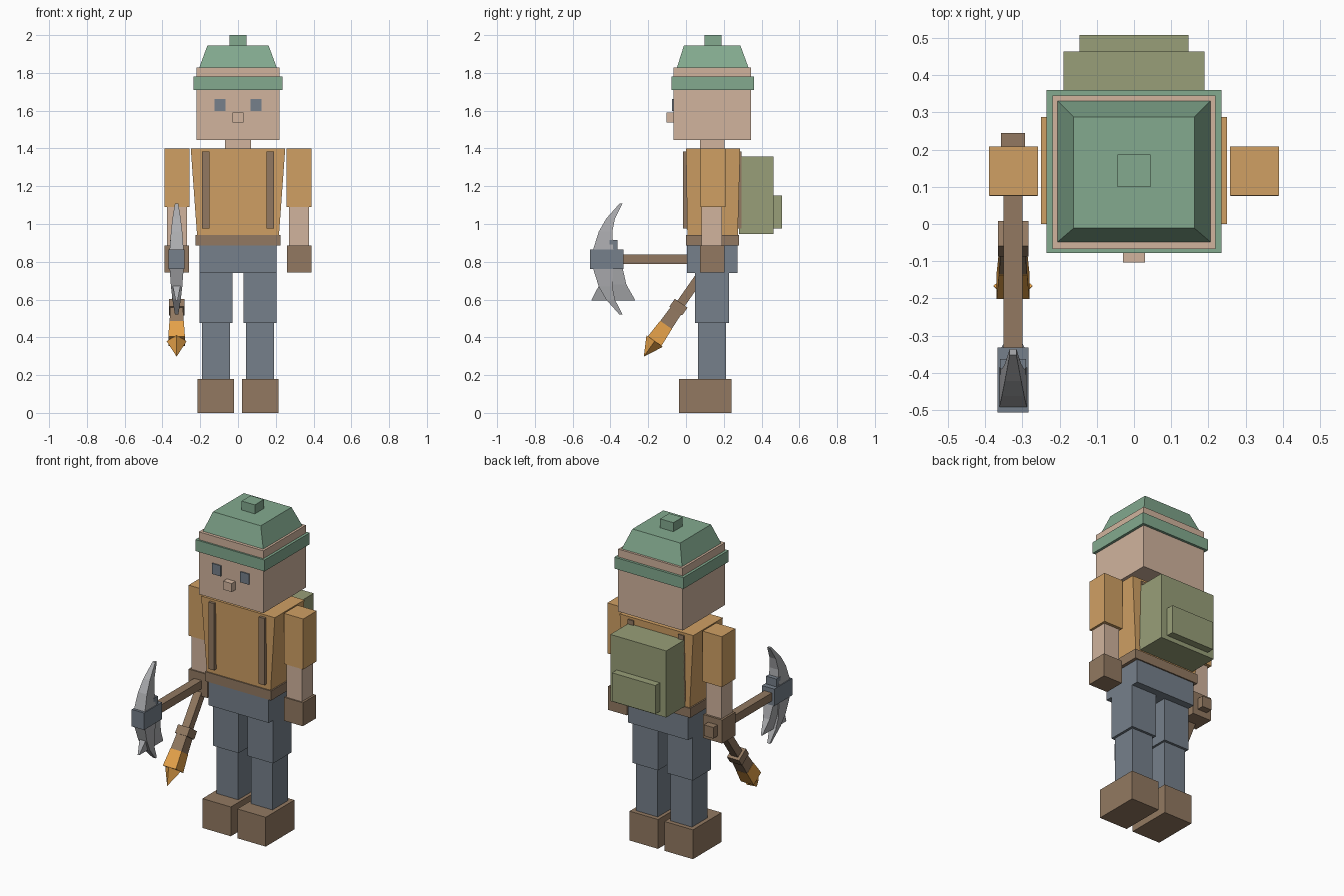
import bpy, bmesh, math
from mathutils import Matrix

if "Cube" in bpy.data.objects:
    bpy.data.objects.remove(bpy.data.objects["Cube"])


def srgb(r, g, b):
    def lin(c):
        c /= 255
        return c / 12.92 if c <= 0.04045 else ((c + 0.055) / 1.055) ** 2.4
    return (lin(r), lin(g), lin(b), 1)


def material(name, *rgb):
    m = bpy.data.materials.new(name)
    m.diffuse_color = srgb(*rgb)
    m.use_nodes = True
    m.node_tree.nodes["Principled BSDF"].inputs["Base Color"].default_value = m.diffuse_color
    return m


SKIN = material("skin", 209, 180, 158)
ORANGE = material("shirt_orange", 208, 160, 100)
SLATE = material("slate_blue", 118, 128, 139)
BROWN = material("leather_brown", 146, 121, 97)
GREEN = material("hat_green", 131, 170, 143)
OLIVE = material("pack_olive", 152, 159, 120)
STEEL = material("steel_grey", 172, 173, 176)
AMBER = material("flame_amber", 230, 162, 74)


def finish(name, bm, mat, matrix=None):
    if matrix:
        bm.transform(matrix)
    bmesh.ops.recalc_face_normals(bm, faces=bm.faces)
    me = bpy.data.meshes.new(name)
    bm.to_mesh(me)
    bm.free()
    me.materials.append(mat)
    ob = bpy.data.objects.new(name, me)
    bpy.context.collection.objects.link(ob)
    return ob


def loft(name, mat, sections, matrix=None):
    """Stack of rectangles, each (z, x0, x1, y0, y1), skinned into a solid."""
    bm = bmesh.new()
    rings = [[bm.verts.new(p) for p in ((x0, y0, z), (x1, y0, z), (x1, y1, z), (x0, y1, z))]
             for z, x0, x1, y0, y1 in sections]
    for a, b in zip(rings, rings[1:]):
        for i in range(4):
            j = (i + 1) % 4
            bm.faces.new((a[i], a[j], b[j], b[i]))
    bm.faces.new(rings[0])
    bm.faces.new(rings[-1])
    return finish(name, bm, mat, matrix)


def box(name, mat, x0, x1, y0, y1, z0, z1):
    return loft(name, mat, [(z0, x0, x1, y0, y1), (z1, x0, x1, y0, y1)])


def pair(name, mat, x0, x1, *rest):
    box("right_" + name, mat, x0, x1, *rest)
    box("left_" + name, mat, -x1, -x0, *rest)


# Legs
pair("boot", BROWN, 0.022, 0.215, -0.038, 0.24, 0, 0.18)
pair("shin", SLATE, 0.043, 0.19, 0.063, 0.213, 0.18, 0.475)
pair("thigh", SLATE, 0.03, 0.205, 0.048, 0.228, 0.475, 0.74)
box("hips", SLATE, -0.205, 0.205, 0.005, 0.272, 0.74, 0.888)

# Torso, belt and straps
box("belt", BROWN, -0.225, 0.225, 0, 0.28, 0.885, 0.943)
loft("torso", ORANGE, [(0.943, -0.217, 0.217, 0.007, 0.274), (1.4, -0.25, 0.25, 0, 0.287)])
pair("front_strap", BROWN, 0.152, 0.19, -0.016, 0.012, 0.975, 1.385)
pair("back_strap", BROWN, 0.152, 0.19, 0.27, 0.294, 0.975, 1.385)

# Backpack
box("backpack", OLIVE, -0.19, 0.19, 0.28, 0.463, 0.948, 1.357)
box("backpack_pocket", OLIVE, -0.147, 0.147, 0.463, 0.508, 0.975, 1.15)

# Arms
pair("sleeve", ORANGE, 0.258, 0.389, 0.077, 0.208, 1.09, 1.4)
pair("forearm", SKIN, 0.27, 0.375, 0.083, 0.19, 0.885, 1.09)
pair("glove", BROWN, 0.259, 0.388, 0.075, 0.203, 0.742, 0.886)

# Head
box("neck", SKIN, -0.07, 0.07, 0.075, 0.203, 1.4, 1.445)
box("head", SKIN, -0.219, 0.219, -0.067, 0.345, 1.445, 1.828)
pair("eye", SLATE, 0.066, 0.125, -0.074, -0.066, 1.597, 1.662)
box("nose", SKIN, -0.029, 0.029, -0.103, -0.067, 1.538, 1.59)

# Hat
box("hat_brim", GREEN, -0.235, 0.235, -0.078, 0.36, 1.71, 1.78)
loft("hat_crown", GREEN, [(1.828, -0.205, 0.205, -0.048, 0.331),
                          (1.945, -0.162, 0.162, -0.011, 0.288)])
box("hat_button", GREEN, -0.045, 0.045, 0.099, 0.187, 1.945, 2.0)

# Pickaxe, held level and pointing forward
TX, TZ = -0.325, 0.814


def tool(name, mat, hw, y0, y1, z0, z1):
    box(name, mat, TX - hw, TX + hw, y0, y1, z0, z1)


def blade(name, rows):
    loft(name, STEEL, [(z, TX - w, TX + w, y0, y1) for z, y0, y1, w in rows])


tool("pick_handle", BROWN, 0.026, -0.335, 0.22, TZ - 0.025, TZ + 0.025)
tool("pick_handle_knob", BROWN, 0.032, 0.2, 0.245, TZ - 0.034, TZ + 0.034)
tool("pick_head", SLATE, 0.042, -0.507, -0.332, TZ - 0.052, TZ + 0.052)
tool("pick_head_cap", SLATE, 0.035, -0.405, -0.363, TZ + 0.052, TZ + 0.1)
spike = [(0.05, -0.492, -0.385, 0.037), (0.145, -0.462, -0.39, 0.03),
         (0.215, -0.422, -0.376, 0.022), (0.294, -0.352, -0.336, 0.009)]
for side, s in (("upper", 1), ("lower", -1)):
    blade(side + "_pick_spike", [(TZ + s * d, y0, y1, w) for d, y0, y1, w in spike])
blade("pick_fan_blade", [(0.765, -0.455, -0.335, 0.033), (0.68, -0.458, -0.316, 0.022),
                         (0.595, -0.502, -0.268, 0.005)])

# Torch, angled down and forward from the glove
place = Matrix.Translation((TX, 0.138, TZ)) @ Matrix.Rotation(math.radians(-35), 4, 'X')


def torch(name, mat, *rows):
    loft(name, mat, [(-s, -w, w, -w, w) for s, w in rows], place)


torch("torch_handle", BROWN, (0.0, 0.024), (0.31, 0.024))
torch("torch_collar", BROWN, (0.285, 0.041), (0.335, 0.041))
torch("torch_wrap", BROWN, (0.335, 0.034), (0.425, 0.037))
torch("torch_flame", AMBER, (0.425, 0.038), (0.53, 0.044))
bm = bmesh.new()
bmesh.ops.create_cone(bm, cap_ends=True, segments=4, radius1=0, radius2=0.053, depth=0.1,
                      matrix=Matrix.Translation((0, 0, -0.58)))
bmesh.ops.remove_doubles(bm, verts=bm.verts, dist=0.0001)
finish("torch_flame_tip", bm, AMBER, place)
